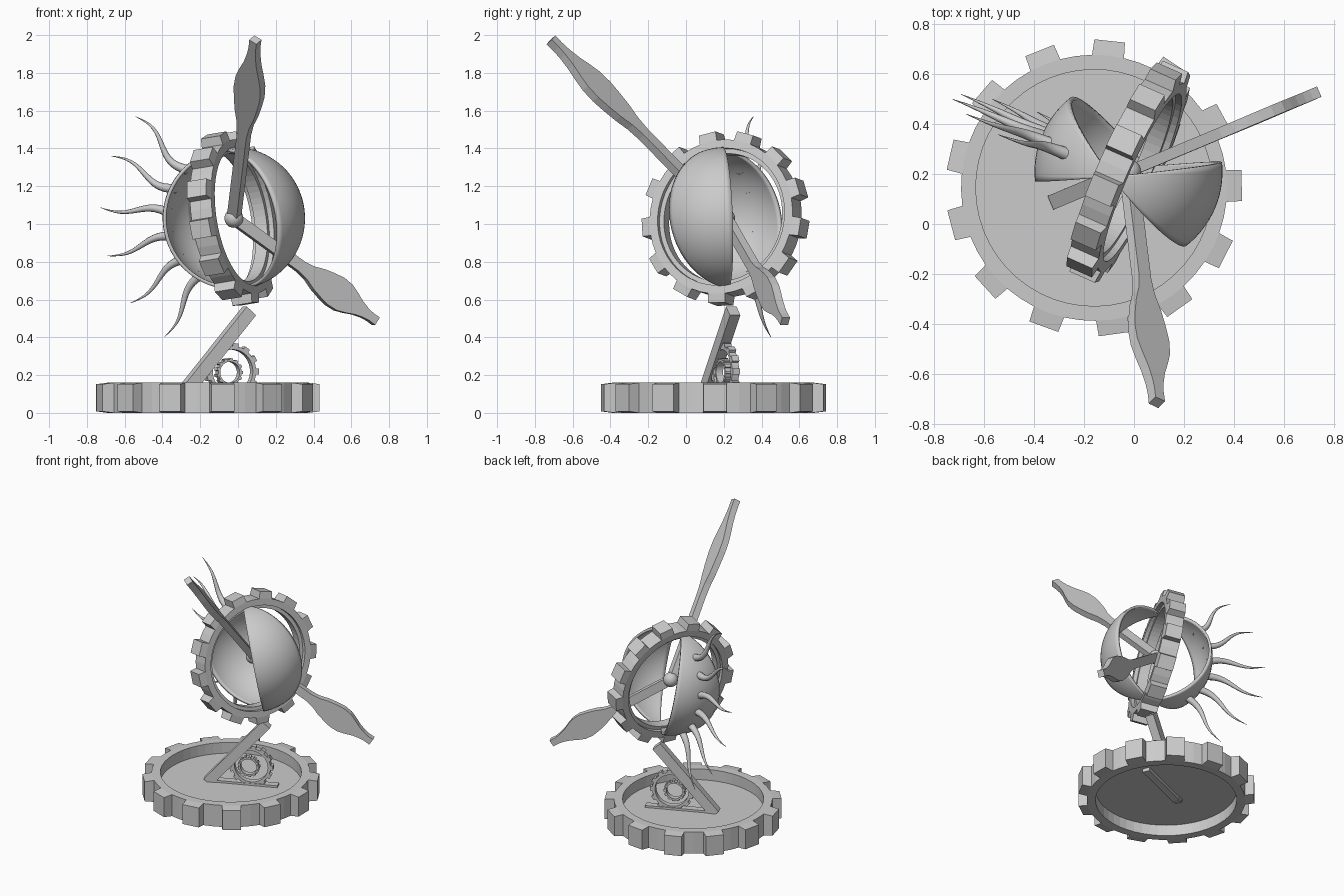
import bpy, bmesh, math
from mathutils import Vector as V, Matrix

if "Cube" in bpy.data.objects:
    bpy.data.objects.remove(bpy.data.objects["Cube"])

C = V((-0.022, 0.21, 1.03))                    # centre of the armillary sphere
N = V((0.9, -0.40, 0.15)).normalized()         # ring axis
U = V((-0.19, -0.05, 0.97))
U = (U - N * U.dot(N)).normalized()            # pole axis, in the ring plane
W = U.cross(N)


def frame(x, y, z, loc):
    m = Matrix((x, y, z)).transposed().to_4x4()
    m.translation = loc
    return m


def finish(name, bm, matrix=None, smooth=False):
    me = bpy.data.meshes.new(name)
    bm.to_mesh(me)
    bm.free()
    ob = bpy.data.objects.new(name, me)
    bpy.context.collection.objects.link(ob)
    if matrix is not None:
        ob.matrix_world = matrix
    if smooth:
        for p in me.polygons:
            p.use_smooth = True
    return ob


def gear(name, tip, root, inner, half, matrix, teeth=13, phase=0.0, crown=0.0):
    """Ring gear around local z with straight, slightly tapered teeth."""
    bm = bmesh.new()
    t = math.tau / teeth

    def pair(r, a, h=half):
        return [bm.verts.new((r * math.cos(a), r * math.sin(a), s * h)) for s in (-1, 1)]
    n = teeth * 4
    ang = [phase + (i - 1) * t / 4 for i in range(n)]
    ins = [pair(inner, a) for a in ang]
    out = [pair(root, a) for a in ang]
    for i in range(n):
        j = (i + 1) % n
        a, b, c, d = ins[i], ins[j], out[i], out[j]
        bm.faces.new((a[0], b[0], b[1], a[1]))
        for s in (0, 1):
            bm.faces.new((a[s], b[s], d[s], c[s]))
        if i % 4 > 1:
            bm.faces.new((c[0], d[0], d[1], c[1]))
    for k in range(teeth):
        a, m, b = out[4 * k:4 * k + 3]
        p = pair(tip, phase + k * t - 0.215 * t, half - crown)
        q = pair(tip, phase + k * t + 0.215 * t, half - crown)
        for s in (0, 1):
            bm.faces.new((a[s], m[s], b[s], q[s], p[s]))
        for e, f in ((a, p), (p, q), (q, b)):
            bm.faces.new((e[0], f[0], f[1], e[1]))
    bmesh.ops.recalc_face_normals(bm, faces=bm.faces)
    return finish(name, bm, matrix)


def plate(name, outline, thick, matrix):
    """Flat outline in local xy, given thickness along z."""
    bm = bmesh.new()
    f = bm.faces.new([bm.verts.new((x, y, -thick / 2)) for x, y in outline])
    g = bmesh.ops.extrude_face_region(bm, geom=[f])
    bmesh.ops.translate(bm, vec=(0, 0, thick),
                        verts=[v for v in g['geom'] if isinstance(v, bmesh.types.BMVert)])
    bmesh.ops.recalc_face_normals(bm, faces=bm.faces)
    return finish(name, bm, matrix)


def along(p, q, side):
    """Frame whose x runs from p to q and whose y is close to side."""
    x = (q - p).normalized()
    y = (side - x * side.dot(x)).normalized()
    return frame(x, y, x.cross(y), p)


def beam(name, p, q, side, w, t):
    n = (q - p).length
    plate(name, [(0, -w / 2), (n, -w / 2), (n, w / 2), (0, w / 2)], t, along(p, q, side))


# base gear with its floor
gear("base_gear", 0.595, 0.533, 0.474, 0.08, Matrix.Translation((-0.16, 0.145, 0.08)),
     phase=0.015, crown=0.008)
bm = bmesh.new()
bmesh.ops.create_circle(bm, cap_ends=True, segments=52, radius=0.475)
finish("base_floor", bm, Matrix.Translation((-0.16, 0.145, 0.08)))

# leaning support and the bar on the floor
az = math.radians(23)
run = V((math.cos(az), math.sin(az), 0))
side = V((-math.sin(az), math.cos(az), 0))
foot = V((-0.31, 0.095, 0.075))
beam("support_strut", foot, V((0.06, 0.25, 0.54)), side, 0.06, 0.07)
beam("support_bar", foot, foot + run * 0.48, side, 0.05, 0.04)

# two small gears standing behind the strut
up = V((0, 0, 1))
gear("middle_gear", 0.15, 0.134, 0.115, 0.02, frame(run, up, run.cross(up), V((-0.035, 0.21, 0.22))))
gear("small_gear", 0.075, 0.067, 0.056, 0.02, frame(run, up, run.cross(up), V((-0.05, 0.20, 0.215))))

# tilted gear ring around the sphere, with a thin liner
ring = frame(U, W * -1, N * -1, C)
ring = frame(W, U, W.cross(U), C)
gear("ring_gear", 0.462, 0.413, 0.367, 0.062, ring, phase=math.radians(97), crown=0.006)
bm = bmesh.new()
seg = 64
loops = []
for r, z in ((0.368, -0.035), (0.342, -0.035), (0.342, 0.035), (0.368, 0.035)):
    loops.append([bm.verts.new((r * math.cos(i * math.tau / seg), r * math.sin(i * math.tau / seg), z))
                  for i in range(seg)])
for a, b in zip(loops, loops[1:] + loops[:1]):
    for i in range(seg):
        bm.faces.new((a[i - 1], a[i], b[i], b[i - 1]))
bmesh.ops.recalc_face_normals(bm, faces=bm.faces)
finish("ring_liner", bm, ring)

# two shell segments of the sphere, one on each side of the ring
for name, sgn in (("sun_shell", -1), ("moon_shell", 1)):
    bm = bmesh.new()
    na, ne, R = 14, 40, 0.377
    g = []
    for i in range(na + 1):
        a = math.radians(-29 + 58 * i / na)
        h = N * (sgn * math.cos(a)) + W * (sgn * math.sin(a))
        g.append([bm.verts.new((h * math.cos(e) + U * math.sin(e)) * R)
                  for e in (math.radians(-87 + 174 * j / ne) for j in range(ne + 1))])
    for i in range(na):
        for j in range(ne):
            bm.faces.new((g[i][j], g[i + 1][j], g[i + 1][j + 1], g[i][j + 1]))
    ob = finish(name, bm, Matrix.Translation(C))
    mod = ob.modifiers.new("thickness", 'SOLIDIFY')
    mod.thickness, mod.offset = 0.018, -1
    bpy.context.view_layer.objects.active = ob
    ob.select_set(True)
    bpy.ops.object.shade_smooth_by_angle(angle=math.radians(40))
    ob.select_set(False)

# wavy sun rays, tapering to a point
for k, (deg, wave) in enumerate(((54, -0.03), (34.5, -0.025), (13, 0.018), (-6.5, 0.018), (-27.5, 0.02), (-47, 0.02))):
    a = math.radians(deg)
    d = U * math.sin(a) - N * math.cos(a)
    s = U * math.cos(a) + N * math.sin(a)
    cu = bpy.data.curves.new("sun_ray", 'CURVE')
    cu.dimensions, cu.bevel_depth, cu.bevel_resolution = '3D', 0.026, 2
    sp = cu.splines.new('POLY')
    sp.points.add(14)
    for i, p in enumerate(sp.points):
        t = i / 14
        co = C + d * (0.365 + 0.4 * t) + s * (wave * math.sin(math.tau * t) * (1.2 - 0.4 * t))
        p.co = (*co, 1)
        p.radius = 1 - 0.96 * t
    sp.use_smooth = True
    ob = bpy.data.objects.new("sun_ray_%d" % (k + 1), cu)
    bpy.context.collection.objects.link(ob)

# hub ball and the two leaf-shaped hands
bm = bmesh.new()
bmesh.ops.create_uvsphere(bm, u_segments=24, v_segments=16, radius=0.05)
finish("hub", bm, Matrix.Translation(C), smooth=True)
half = [(0, .031), (.47, .031), (.53, .04), (.59, .062), (.65, .076), (.71, .086), (.77, .082),
        (.82, .064), (.87, .042), (.92, .028), (.96, .023), (1, .024)]
for name, tip, wdir in (("long_hand", V((0.092, -0.715, 1.975)), V((0.8, -0.42, -0.42))),
                        ("short_hand", V((0.73, 0.525, 0.485)), V((0.5, 0.23, 0.83)))):
    n = (tip - C).length
    outline = [(t * n, -w) for t, w in half] + [(t * n, w) for t, w in reversed(half)]
    plate(name, outline, 0.045, along(C, tip, wdir))
